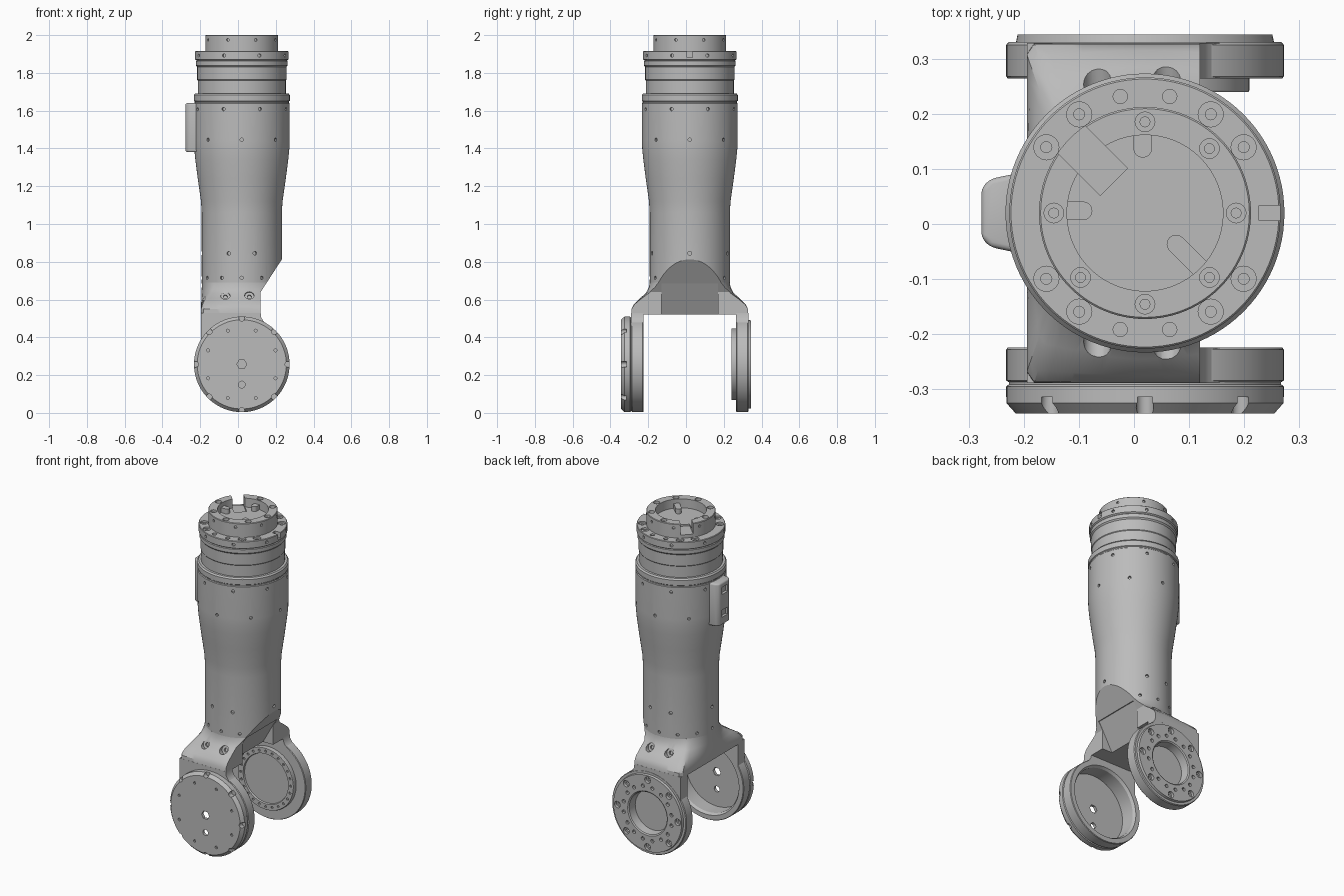
import bpy, bmesh, math
from math import cos, sin, pi, radians
from mathutils import Vector, Matrix

if "Cube" in bpy.data.objects:
    bpy.data.objects.remove(bpy.data.objects["Cube"], do_unlink=True)

C = 0.02          # offset of the main axis in x and y
HUB_Z = 0.257     # height of the fork hubs
HUB_R = 0.253

metal = bpy.data.materials.new("satin grey metal")
metal.use_nodes = True
GREY = (0.5, 0.5, 0.5, 1)
metal.diffuse_color = GREY
metal.node_tree.nodes["Principled BSDF"].inputs["Base Color"].default_value = GREY


def loft(bm, rings):
    """Skin a list of rings; a ring of one point is a pole."""
    rows = [[bm.verts.new(p) for p in ring] for ring in rings]
    for a, b in zip(rows, rows[1:]):
        n = max(len(a), len(b))
        for i in range(n):
            j = (i + 1) % n
            quad = [a[i % len(a)], a[j % len(a)], b[j % len(b)], b[i % len(b)]]
            bm.faces.new(list(dict.fromkeys(quad)))
    for row, flip in ((rows[0], True), (rows[-1], False)):
        if len(row) > 2:
            bm.faces.new(row[::-1] if flip else row)


def lathe(bm, profile, matrix, n=96):
    rings = []
    for r, h in profile:
        count = n if r > 0 else 1
        rings.append([matrix @ Vector((r * cos(2 * pi * i / n), r * sin(2 * pi * i / n), h))
                      for i in range(count)])
    loft(bm, rings)


def prism(bm, pts, lo, hi, axis):
    """Extrude a 2D outline along an axis; pts use the other two axes in order."""
    def place(p, d):
        v = list(p)
        v.insert("xyz".index(axis), d)
        return Vector(v)
    loft(bm, [[place(p, d) for p in pts] for d in (lo, hi)])


def box(bm, lo, hi, matrix=Matrix()):
    (a, b, c), (d, e, f) = lo, hi
    loft(bm, [[matrix @ Vector(p) for p in ((a, b, z), (d, b, z), (d, e, z), (a, e, z))]
              for z in (c, f)])


def drill(bm, point, direction, steps, n=16):
    """Stepped hole cutter: steps are (radius, depth) from the surface inwards."""
    quat = Vector(direction).to_track_quat("Z", "Y")
    top, profile = 0.02, [(0, 0.02)]
    for r, depth in steps:
        profile += [(r, top), (r, -depth)]
        top = -depth
    profile.append((0, top))
    lathe(bm, profile, Matrix.Translation(point) @ quat.to_matrix().to_4x4(), n)


def finish(name, bm):
    bmesh.ops.recalc_face_normals(bm, faces=bm.faces)
    mesh = bpy.data.meshes.new(name)
    bm.to_mesh(mesh)
    bm.free()
    ob = bpy.data.objects.new(name, mesh)
    bpy.context.collection.objects.link(ob)
    mesh.materials.append(metal)
    return ob


def activate(ob):
    bpy.ops.object.select_all(action="DESELECT")
    ob.select_set(True)
    bpy.context.view_layer.objects.active = ob


def cut(ob, bm):
    cutter = finish("cutter", bm)
    cutter.hide_render = True
    mod = ob.modifiers.new("cut", "BOOLEAN")
    mod.operation, mod.solver, mod.object = "DIFFERENCE", "EXACT", cutter
    activate(ob)
    bpy.ops.object.modifier_apply(modifier=mod.name)
    bpy.data.objects.remove(cutter, do_unlink=True)


def polar(r, deg, z):
    return Vector((C + r * cos(radians(deg)), C + r * sin(radians(deg)), z))


def radial_holes(bm, r, z, angles, size=0.009, depth=0.012):
    for a in angles:
        drill(bm, polar(r, a, z), (cos(radians(a)), sin(radians(a)), 0), [(size, depth)], 12)


def steps_of(count, start=0):
    return [start + 360 * i / count for i in range(count)]


AXIS = Matrix.Translation((C, C, 0))
UP = (0, 0, 1)

# Slanted relief shared by the tube and the saddle
def relief():
    bm = bmesh.new()
    prism(bm, [(0.12, 0.3), (0.12, 0.64), (0.5, 1.226), (0.5, 0.3)], -0.6, 0.6, "y")
    return bm

# Main tube: waisted sleeve
bm = bmesh.new()
lathe(bm, [(0, 0.685), (0.212, 0.685), (0.212, 1.06), (0.216, 1.12), (0.233, 1.24),
           (0.246, 1.34), (0.252, 1.4), (0.253, 1.44), (0.253, 1.638), (0.249, 1.642),
           (0.249, 1.648), (0.254, 1.652), (0.254, 1.683), (0.247, 1.692), (0, 1.692)], AXIS)
tube = finish("main_tube", bm)
cut(tube, relief())
bm = bmesh.new()
radial_holes(bm, 0.253, 1.608, steps_of(8, 22.5))
radial_holes(bm, 0.253, 1.446, steps_of(8))
radial_holes(bm, 0.212, 0.845, [0, 71, 109, 180, 251, 289], 0.01)
radial_holes(bm, 0.212, 0.715, steps_of(12)[2:11])
cut(tube, bm)

# Stepped neck, flange and crown
bm = bmesh.new()
lathe(bm, [(0, 1.68), (0.233, 1.68), (0.233, 1.76), (0.236, 1.764), (0.236, 1.832),
           (0.243, 1.84), (0.243, 1.862), (0.239, 1.866), (0.247, 1.872), (0.247, 1.912),
           (0.244, 1.915), (0.193, 1.915), (0.193, 1.997), (0.19, 2.0), (0.142, 2.0),
           (0.142, 1.945), (0, 1.945)], AXIS)
crown = finish("wrist_flange", bm)
bm = bmesh.new()
radial_holes(bm, 0.247, 1.892, steps_of(8, 22.5))
radial_holes(bm, 0.193, 1.975, steps_of(8, 22.5), 0.008, 0.01)
for a in steps_of(4):
    for off in (-11.3, 11.3):
        drill(bm, polar(0.216, a + 45 + off, 1.93), UP, [(0.023, 0.025), (0.01, 0.04)])
for a in (78, 102, 258, 282):
    drill(bm, polar(0.217, a, 1.915), UP, [(0.013, 0.015)])
for a in steps_of(8):
    if a != 135:
        drill(bm, polar(0.166, a, 2.0), UP, [(0.018, 0.015), (0.009, 0.03)])
box(bm, (0.228, 0.006, 1.882), (0.3, 0.034, 1.95))
cut(crown, bm)
# Cable gap in the crown
bm = bmesh.new()
box(bm, (0.08, -0.035, 1.935), (0.205, 0.035, 2.1), AXIS @ Matrix.Rotation(radians(135), 4, "Z"))
cut(crown, bm)

# Lugs inside the crown
bm = bmesh.new()
for a, r in ((92, 0.118), (178, 0.113), (-45, 0.08)):
    turn = AXIS @ Matrix.Rotation(radians(a), 4, "Z")
    lathe(bm, [(0, 1.93), (0.017, 1.93), (0.017, 1.975), (0, 1.975)],
          turn @ Matrix.Translation((r, 0, 0)), 24)
    box(bm, (r, -0.017, 1.93), (0.15, 0.017, 1.9745), turn)
lugs = finish("crown_lugs", bm)

# Connector port on the right flank
bm = bmesh.new()
prism(bm, [(-0.278, -0.025), (-0.278, 0.065), (-0.262, 0.082), (-0.2, 0.095),
           (-0.2, -0.055), (-0.262, -0.042)], 1.38, 1.64, "z")
port = finish("connector_port", bm)
bev = port.modifiers.new("bevel", "BEVEL")
bev.width, bev.segments = 0.01, 3
activate(port)
bpy.ops.object.modifier_apply(modifier="bevel")
bm = bmesh.new()
for z in (1.59, 1.45):
    box(bm, (-0.3, -0.008, z - 0.022), (-0.262, 0.048, z + 0.022))
cut(port, bm)

# Saddle: round collar flaring into a wide rectangular yoke
bm = bmesh.new()
rings, N = [], 96
for z, hx, hy, t in ((0.69, 0.212, 0.212, 0), (0.665, 0.212, 0.216, 0.08), (0.635, 0.213, 0.232, 0.3),
                     (0.605, 0.214, 0.266, 0.62), (0.575, 0.215, 0.296, 0.88),
                     (0.55, 0.215, 0.308, 1), (0.52, 0.215, 0.31, 1)):
    ring = []
    for i in range(N):
        c, s = cos(2 * pi * (i + 0.5) / N), sin(2 * pi * (i + 0.5) / N)
        k = (1 - t) + t / max(abs(c), abs(s))
        ring.append(Vector((C + hx * c * k, C + hy * s * k, z)))
    rings.append(ring)
loft(bm, rings)
saddle = finish("fork_saddle", bm)
cut(saddle, relief())
# Sloping scoop under the relief
bm = bmesh.new()
prism(bm, [(0.18, 0.75), (0.04, 0.5), (0.4, 0.5), (0.4, 0.75)], -0.13, 0.17, "y")
cut(saddle, bm)
bm = bmesh.new()
for x in (-0.067, 0.06):
    for side in (-1, 1):
        drill(bm, (x, C + side * 0.245, 0.622), (0, side, 0.35), [(0.025, 0.022), (0.011, 0.035)])
cut(saddle, bm)

# Fork arms, hollowed where they meet the hubs
bm = bmesh.new()
for lo, hi in ((-0.29, -0.225), (0.265, 0.33)):
    prism(bm, [(-0.195, 0.32), (-0.195, 0.53), (0.12, 0.53), (0.123, 0.505), (0.136, 0.483),
               (0.165, 0.46), (0.165, 0.32)], lo, hi, "y")
arms = finish("fork_arms", bm)
FRONT = Matrix.Translation((C, 0, HUB_Z)) @ Matrix.Rotation(radians(90), 4, "X")
BACK = Matrix.Translation((C, 0, HUB_Z)) @ Matrix.Rotation(radians(-90), 4, "X")
bm = bmesh.new()
lathe(bm, [(0, -0.5), (0.235, -0.5), (0.235, 0.5), (0, 0.5)], FRONT)
cut(arms, bm)


def hub_point(r, deg, y):
    return Vector((C + r * cos(radians(deg)), y, HUB_Z + r * sin(radians(deg))))

# Front hub: open cup with a bolted cover
bm = bmesh.new()
lathe(bm, [(0, 0.328), (0.212, 0.328), (0.212, 0.24), (0.222, 0.225), (0.25, 0.225),
           (HUB_R, 0.229), (HUB_R, 0.285), (0.248, 0.288), (0.248, 0.292), (HUB_R, 0.296),
           (HUB_R, 0.326), (0.236, 0.345), (0, 0.345)], FRONT)
front_hub = finish("front_hub", bm)
bm = bmesh.new()
for a in steps_of(8):
    drill(bm, hub_point(0.245, a, -0.345), (0, -1, 0), [(0.016, 0.03)])
for a in steps_of(8, 22.5):
    drill(bm, hub_point(0.193, a, -0.345), (0, -1, 0), [(0.008, 0.01)], 12)
drill(bm, (C, -0.345, HUB_Z), (0, -1, 0), [(0.026, 0.04)], 6)
drill(bm, (C, -0.345, 0.15), (0, -1, 0), [(0.018, 0.04)])
cut(front_hub, bm)

# Back hub: bolted ring with a recessed centre
bm = bmesh.new()
lathe(bm, [(0, 0.25), (0.15, 0.25), (0.153, 0.24), (0.188, 0.24), (0.19, 0.243), (0.19, 0.265),
           (0.25, 0.265), (HUB_R, 0.269), (HUB_R, 0.326), (0.249, 0.331), (0.235, 0.331),
           (0.232, 0.345), (0.135, 0.345), (0.128, 0.34), (0.122, 0.29), (0, 0.29)], BACK)
back_hub = finish("back_hub", bm)
bm = bmesh.new()
for a in steps_of(8):
    drill(bm, hub_point(0.205, a, 0.345), (0, 1, 0), [(0.02, 0.018), (0.01, 0.03)])
for a in steps_of(16, 11.25):
    drill(bm, hub_point(0.165, a, 0.345), (0, 1, 0), [(0.011, 0.015)], 12)
for a in steps_of(24):
    drill(bm, hub_point(0.17, a, 0.24), (0, -1, 0), [(0.007, 0.008)], 12)
cut(back_hub, bm)

for ob in (tube, crown, lugs, port, saddle, arms, front_hub, back_hub):
    activate(ob)
    bpy.ops.object.shade_smooth_by_angle(angle=radians(30))
